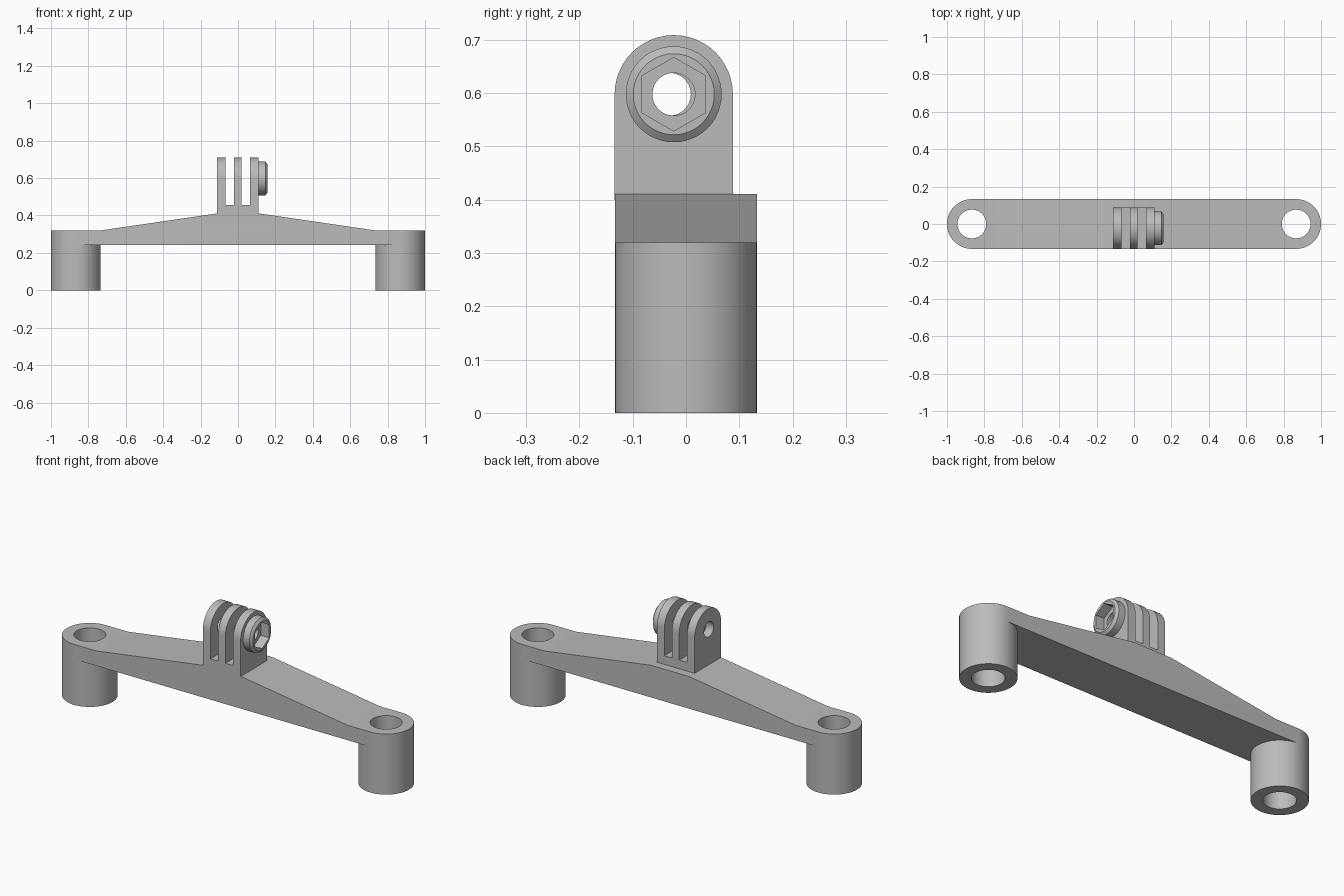
import bpy, bmesh, math
from mathutils import Matrix, Vector

cube = bpy.data.objects.get("Cube")
if cube:
    bpy.data.objects.remove(cube, do_unlink=True)

grey = bpy.data.materials.new("plain grey")
grey.use_nodes = True
colour = (0.5, 0.5, 0.5, 1)
grey.diffuse_color = colour
grey.node_tree.nodes["Principled BSDF"].inputs["Base Color"].default_value = colour

HALF = 0.133                 # half width of the beam, radius of the posts
POST_X = 1 - HALF
PIN_Y, PIN_Z = -0.023, 0.598  # axis of the hinge pin
TAB_R = 0.111


def add_object(name, bm):
    bmesh.ops.recalc_face_normals(bm, faces=bm.faces)
    mesh = bpy.data.meshes.new(name)
    bm.to_mesh(mesh)
    bm.free()
    mesh.materials.append(grey)
    obj = bpy.data.objects.new(name, mesh)
    bpy.context.collection.objects.link(obj)
    return obj


def prism(name, points, shift):
    """Extrude a closed outline along the vector shift."""
    bm = bmesh.new()
    face = bm.faces.new([bm.verts.new(p) for p in points])
    result = bmesh.ops.extrude_face_region(bm, geom=[face], use_keep_orig=True)
    moved = [v for v in result["geom"] if isinstance(v, bmesh.types.BMVert)]
    bmesh.ops.translate(bm, verts=moved, vec=shift)
    return add_object(name, bm)


def post_cylinder(name, x, radius, z0, z1):
    ring = [(x + radius * math.cos(a), radius * math.sin(a), z0)
            for a in (math.tau * i / 64 for i in range(64))]
    return prism(name, ring, (0, 0, z1 - z0))


def pin_cylinder(name, radius, x0, x1, sides=48, y=PIN_Y):
    """Cylinder along x around the pin axis, with a corner at the top."""
    ring = [(x0, y + radius * math.sin(a), PIN_Z + radius * math.cos(a))
            for a in (math.tau * i / sides for i in range(sides))]
    return prism(name, ring, (x1 - x0, 0, 0))


def combine(target, tool, operation):
    mod = target.modifiers.new(operation.lower(), "BOOLEAN")
    mod.operation = operation
    mod.solver = "EXACT"
    mod.object = tool
    bpy.context.view_layer.objects.active = target
    bpy.ops.object.modifier_apply(modifier=mod.name)
    bpy.data.objects.remove(tool, do_unlink=True)


def smooth(obj):
    bpy.ops.object.select_all(action="DESELECT")
    obj.select_set(True)
    bpy.context.view_layer.objects.active = obj
    bpy.ops.object.shade_smooth_by_angle(angle=math.radians(25))


# Beam: tapered side profile
right = [(POST_X, 0.241), (POST_X, 0.32), (0.735, 0.32), (0.112, 0.411)]
profile = right + [(-x, z) for x, z in reversed(right)]
bridge = prism("bridge", [(x, -HALF, z) for x, z in profile], (0, 2 * HALF, 0))

# Posts at both ends, then their through holes
for side in (-1, 1):
    combine(bridge, post_cylinder("post", side * POST_X, HALF, 0, 0.32), "UNION")
for side in (-1, 1):
    combine(bridge, post_cylinder("bore", side * POST_X, 0.077, -0.1, 0.5), "DIFFERENCE")
smooth(bridge)

# Mount: round-topped block slotted into three tabs
arc = [(PIN_Y + TAB_R * math.cos(a), PIN_Z + TAB_R * math.sin(a))
       for a in (math.pi * i / 24 for i in range(25))]
outline = arc + [(PIN_Y - TAB_R, 0.4), (PIN_Y + TAB_R, 0.4)]
mount = prism("hinge_mount", [(-0.112, y, z) for y, z in outline], (0.221, 0, 0))
for x0, x1 in ((-0.068, -0.022), (0.02, 0.065)):
    slot = [(x0, -0.3, 0.457), (x1, -0.3, 0.457), (x1, -0.3, 0.9), (x0, -0.3, 0.9)]
    combine(mount, prism("slot", slot, (0, 0.6, 0)), "DIFFERENCE")

# Nut collar with a chamfered rim
bm = bmesh.new()
rings = []
for x, radius in ((0.1, 0.09), (0.146, 0.09), (0.157, 0.076)):
    rings.append([bm.verts.new((x, PIN_Y + radius * math.sin(a), PIN_Z + radius * math.cos(a)))
                  for a in (math.tau * i / 48 for i in range(48))])
for lower, upper in zip(rings, rings[1:]):
    for i in range(48):
        j = (i + 1) % 48
        bm.faces.new((lower[i], lower[j], upper[j], upper[i]))
bm.faces.new(rings[0])
bm.faces.new(rings[-1])
combine(mount, add_object("nut_collar", bm), "UNION")

# Hexagonal nut pocket and pin holes
combine(mount, pin_cylinder("nut_pocket", 0.069, 0.108, 0.2, sides=6), "DIFFERENCE")
combine(mount, pin_cylinder("pin_hole", 0.04, -0.04, 0.2), "DIFFERENCE")
combine(mount, pin_cylinder("outer_pin_hole", 0.04, -0.2, -0.04, y=PIN_Y - 0.008), "DIFFERENCE")
smooth(mount)
